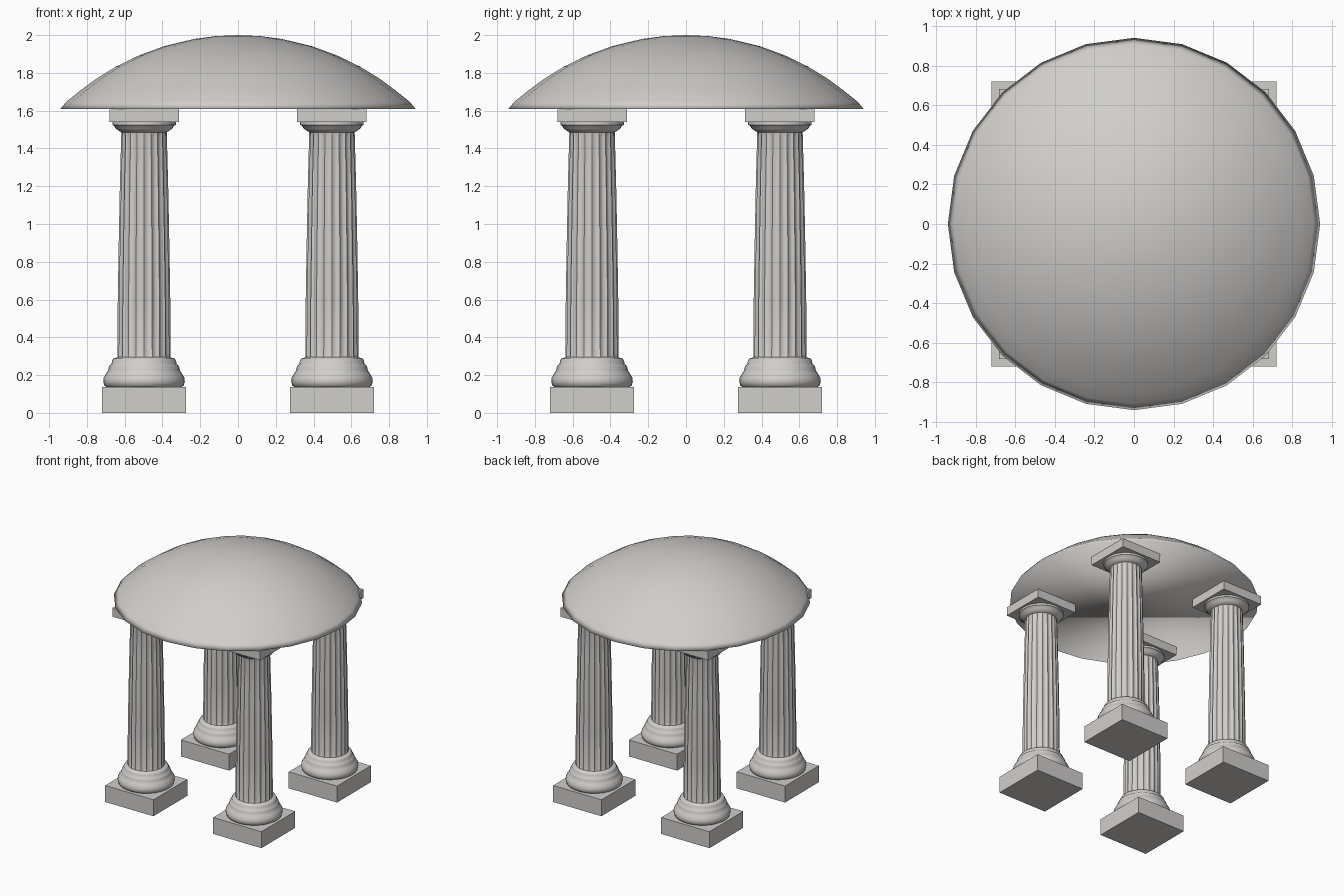
import bpy, bmesh, math

if "Cube" in bpy.data.objects:
    bpy.data.objects.remove(bpy.data.objects["Cube"])

stone = bpy.data.materials.new("pale stone")
stone.diffuse_color = (0.64, 0.62, 0.60, 1)
stone.use_nodes = True
stone.node_tree.nodes["Principled BSDF"].inputs["Base Color"].default_value = stone.diffuse_color
C = 0.4975          # column centre offset


def finish(bm, name, angle=None):
    bmesh.ops.recalc_face_normals(bm, faces=bm.faces[:])
    me = bpy.data.meshes.new(name)
    bm.to_mesh(me)
    bm.free()
    me.materials.append(stone)
    ob = bpy.data.objects.new(name, me)
    bpy.context.collection.objects.link(ob)
    if angle:
        bpy.ops.object.select_all(action='DESELECT')
        ob.select_set(True)
        bpy.context.view_layer.objects.active = ob
        bpy.ops.object.shade_smooth_by_angle(angle=math.radians(angle))
    return ob


def box(name, x, y, half, z0, z1):
    bm = bmesh.new()
    bmesh.ops.create_cube(bm, size=1)
    for v in bm.verts:
        v.co = (x + v.co.x * 2 * half, y + v.co.y * 2 * half,
                z0 + (v.co.z + 0.5) * (z1 - z0))
    finish(bm, name)


def lathe(name, x, y, profile, n, angle, flute=None):
    """Revolve (radius, z) pairs; flute(i, z) scales the radius. Radius 0 gives a pole."""
    bm = bmesh.new()
    rings = []
    for r, z in profile:
        if r == 0:
            rings.append([bm.verts.new((x, y, z))] * n)
            continue
        ring = []
        for i in range(n):
            a = 2 * math.pi * i / n
            k = r * (flute(i, z) if flute else 1)
            ring.append(bm.verts.new((x + k * math.cos(a), y + k * math.sin(a), z)))
        rings.append(ring)
    for a, b in zip(rings, rings[1:]):
        for i in range(n):
            j = (i + 1) % n
            quad = [a[i], a[j], b[j], b[i]]
            bm.faces.new(list(dict.fromkeys(quad)))
    for ring in (rings[0], rings[-1]):
        if ring[0] is not ring[1]:
            bm.faces.new(ring)
    return finish(bm, name, angle)


# rounded base mouldings, tapering shaft, flared capital
base = [(.195, .135), (.21, .145), (.216, .165), (.214, .185), (.203, .205), (.196, .215),
        (.19, .225), (.187, .24), (.183, .25), (.172, .258), (.17, .275), (.163, .287), (.14, .295)]
shaft = [(.141, .29), (.141, .32), (.139, .6), (.134, .9), (.128, 1.2), (.121, 1.46), (.12, 1.49)]
capital = [(.12, 1.485), (.135, 1.495), (.15, 1.505), (.158, 1.52), (.168, 1.525), (.168, 1.54)]


def fluting(i, z):
    depth = 0.0 if z > 1.48 or z < 0.3 else 0.07
    return 1 - depth * abs(math.sin(math.pi * (i % 6) / 6))


for sx, side in ((-1, "left"), (1, "right")):
    for sy, end in ((-1, "front"), (1, "back")):
        tag, x, y = f"{end}_{side}", sx * C, sy * C
        box(f"plinth_{tag}", x, y, .2225, 0, .137)
        lathe(f"base_{tag}", x, y, base, 32, 50)
        lathe(f"shaft_{tag}", x, y, shaft, 120, 35, fluting)
        lathe(f"capital_{tag}", x, y, capital, 32, 50)
        box(f"abacus_{tag}", x, y, .184, 1.54, 1.611)

# shallow 24-sided dome with a closed flat underside
R = 1.335
dome = [(.94, 1.61), (.91, 1.646)]
dome += [(R * math.sin(t), 2 - R + R * math.cos(t))
         for t in (math.radians(d) for d in (39, 34, 29, 23, 17, 10, 5))]
dome.append((0, 2.0))
lathe("dome_roof", 0, 0, dome, 24, 180)
